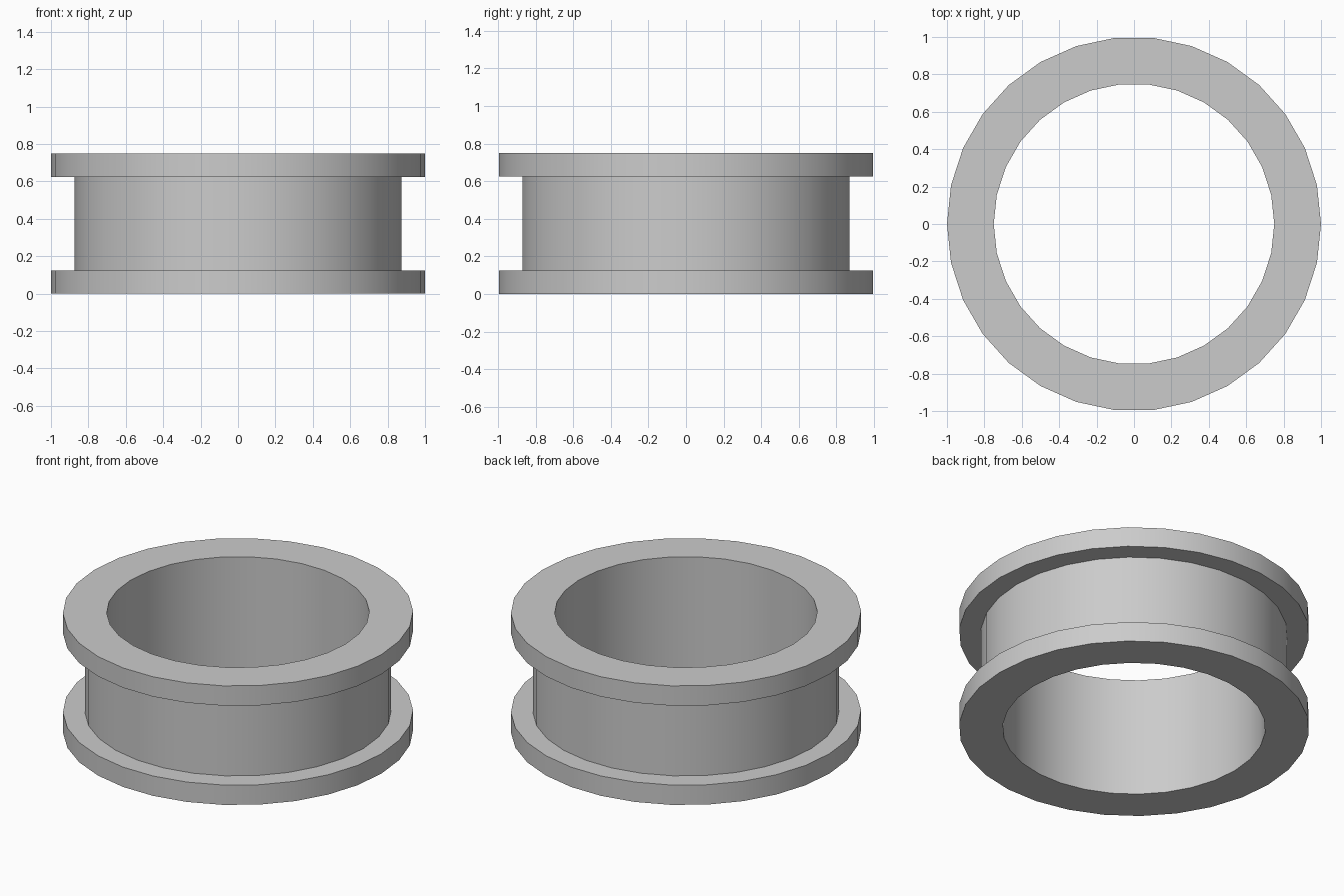
import bpy, bmesh
from math import tau, radians

if "Cube" in bpy.data.objects:
    bpy.data.objects.remove(bpy.data.objects["Cube"], do_unlink=True)

SIDES = 30
HEIGHT, FLANGE = 0.75, 0.125
BORE, WAIST, RIM = 0.75, 0.875, 1.0

# Plain grey material
grey = bpy.data.materials.new("plain_grey")
grey.use_nodes = True
colour = (0.6, 0.6, 0.6, 1)
grey.diffuse_color = colour
grey.node_tree.nodes["Principled BSDF"].inputs["Base Color"].default_value = colour

# Grooved ring: closed cross-section (radius, height) swept round z
profile = [(BORE, 0), (RIM, 0), (RIM, FLANGE), (WAIST, FLANGE),
           (WAIST, HEIGHT - FLANGE), (RIM, HEIGHT - FLANGE),
           (RIM, HEIGHT), (BORE, HEIGHT)]
bm = bmesh.new()
verts = [bm.verts.new((r, 0, z)) for r, z in profile]
edges = [bm.edges.new((v, verts[i - 1])) for i, v in enumerate(verts)]
bmesh.ops.spin(bm, geom=verts + edges, cent=(0, 0, 0), axis=(0, 0, 1),
               angle=tau, steps=SIDES, use_merge=False)
bmesh.ops.remove_doubles(bm, verts=bm.verts[:], dist=0.0005)
bmesh.ops.recalc_face_normals(bm, faces=bm.faces[:])

mesh = bpy.data.meshes.new("grooved_ring")
bm.to_mesh(mesh)
bm.free()
mesh.materials.append(grey)
ring = bpy.data.objects.new("grooved_ring", mesh)
bpy.context.collection.objects.link(ring)

# Smooth round the walls, sharp at the rims
bpy.ops.object.select_all(action="DESELECT")
ring.select_set(True)
bpy.context.view_layer.objects.active = ring
bpy.ops.object.shade_smooth_by_angle(angle=radians(30))
